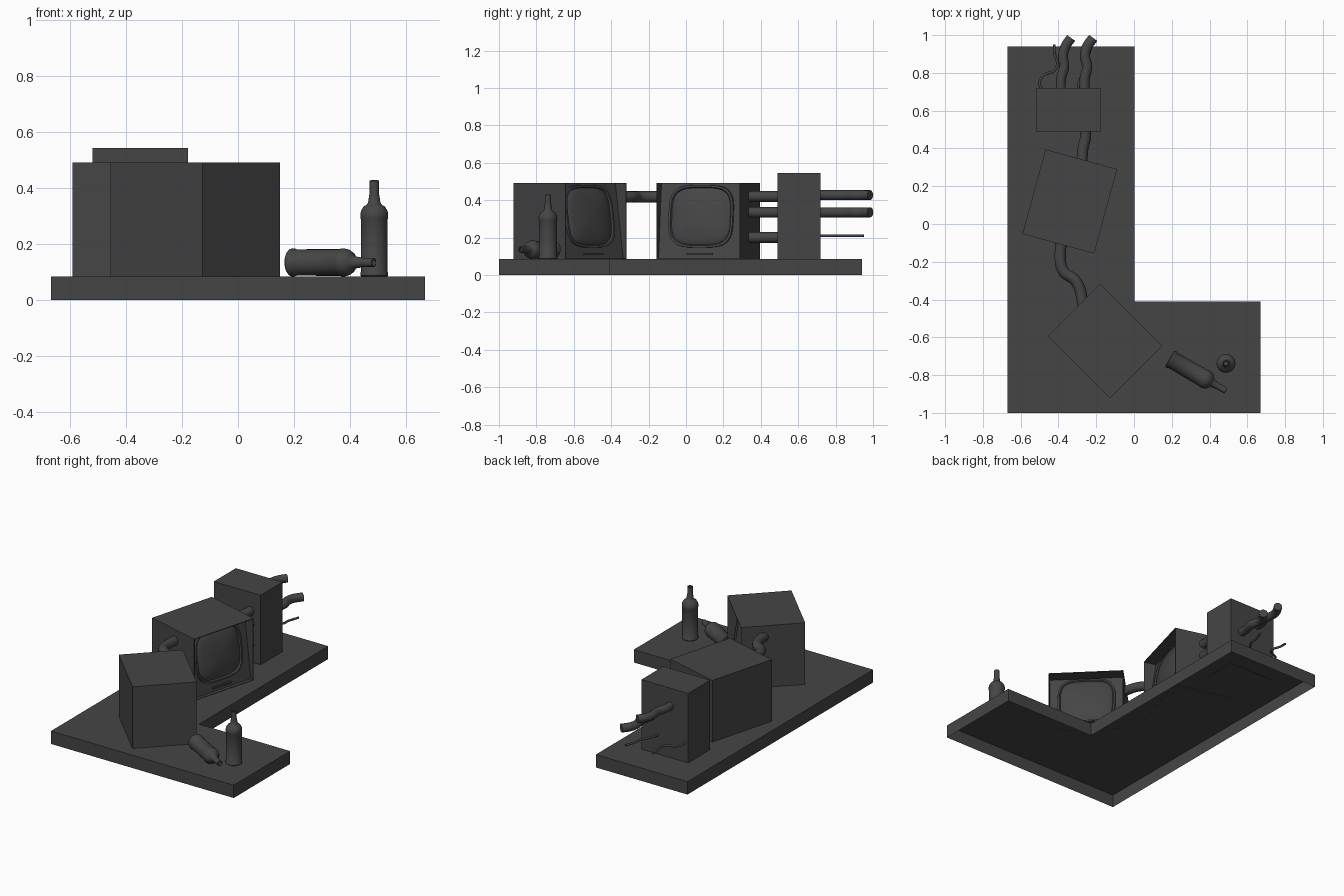
import bpy, bmesh, math
from mathutils import Matrix, Vector

if "Cube" in bpy.data.objects:
    bpy.data.objects.remove(bpy.data.objects["Cube"])

TOP = 0.085          # height of the platform surface
DARK = bpy.data.materials.new("dark_grey")
DARK.diffuse_color = (.06, .06, .06, 1)
DARK.use_nodes = True
DARK.node_tree.nodes["Principled BSDF"].inputs["Base Color"].default_value = DARK.diffuse_color


def finish(name, bm, matrix=None, smooth=False):
    bmesh.ops.recalc_face_normals(bm, faces=bm.faces)
    me = bpy.data.meshes.new(name)
    bm.to_mesh(me)
    bm.free()
    me.materials.append(DARK)
    ob = bpy.data.objects.new(name, me)
    bpy.context.collection.objects.link(ob)
    if matrix:
        ob.matrix_world = matrix
    if smooth:
        bpy.ops.object.select_all(action='DESELECT')
        ob.select_set(True)
        bpy.context.view_layer.objects.active = ob
        bpy.ops.object.shade_smooth_by_angle(angle=math.radians(40))
    return ob


def box(bm, x0, x1, y0, y1, z0, z1):
    m = Matrix.LocRotScale(((x0 + x1) / 2, (y0 + y1) / 2, (z0 + z1) / 2), None,
                           (x1 - x0, y1 - y0, z1 - z0))
    bmesh.ops.create_cube(bm, size=1, matrix=m)


def bridge(bm, a, b):
    n = len(a)
    for i in range(n):
        bm.faces.new((a[i], a[(i + 1) % n], b[(i + 1) % n], b[i]))


# L-shaped platform, open underneath
bm = bmesh.new()
outline = [(-.669, -1), (.669, -1), (.669, -.41), (.002, -.41), (.002, .94), (-.669, .94)]
low = [bm.verts.new((x, y, 0)) for x, y in outline]
high = [bm.verts.new((x, y, TOP)) for x, y in outline]
bridge(bm, low, high)
bm.faces.new(high)
finish("platform", bm)

# Plain equipment box
bm = bmesh.new()
box(bm, -.52, -.178, .49, .72, TOP - .002, .545)
finish("equipment_box", bm)


# Television: cabinet with slanted recessed front, picture tube and vent
def television(name, x, y, angle, width, depth):
    place = Matrix.Translation((x, y, 0)) @ Matrix.Rotation(math.radians(angle), 4, 'Z')
    z0, z1, h = TOP - .002, .493, depth / 2

    def panel(z):      # local x of the slanted front panel
        return h - .02 - .06 * (z - z0) / (z1 - z0)

    bm = bmesh.new()
    box(bm, -h, h, -width / 2, width / 2, z0, z1)
    front = max(bm.faces, key=lambda f: f.calc_center_median().x)
    bmesh.ops.inset_region(bm, faces=[front], thickness=.007)
    inner = bmesh.ops.extrude_discrete_faces(bm, faces=[front])["faces"][0]
    for v in inner.verts:
        v.co.x = panel(v.co.z)
    finish(name + "_cabinet", bm, place)

    # rounded surround and bulging glass
    bm = bmesh.new()
    rings = [(1, -.002), (.99, .012), (.93, .012), (.9, .003),
             (.88, .006), (.72, .014), (.5, .021), (.25, .026), (.08, .027)]
    prev, n = None, 48
    for s, off in rings:
        loop = []
        for i in range(n):
            a = 2 * math.pi * i / n
            c, d = math.cos(a), math.sin(a)
            py = .18 * s * math.copysign(abs(c) ** .55, c)
            pz = .314 + .168 * s * math.copysign(abs(d) ** .55, d)
            loop.append(bm.verts.new((panel(pz) + off, py, pz)))
        if prev:
            bridge(bm, prev, loop)
        prev = loop
    bm.faces.new(prev)
    finish(name + "_screen", bm, place, True)

    bm = bmesh.new()
    px = panel(.112)
    box(bm, px - .005, px + .01, -.07, .07, .107, .118)
    finish(name + "_vent", bm, place)


television("middle_television", -.34, .119, -15.3, .464, .394)
television("corner_television", -.153, -.62, 45.2, .464, .391)


# Hoses and cables: swept tubes along smooth paths
def tube(name, pts, z, r):
    pts = [Vector((x, y, z)) for x, y in pts]
    ext = [2 * pts[0] - pts[1]] + pts + [2 * pts[-1] - pts[-2]]
    path = []
    for k in range(1, len(ext) - 2):
        p0, p1, p2, p3 = ext[k - 1:k + 3]
        for j in range(5):
            t = j / 5
            path.append(.5 * (2 * p1 + (p2 - p0) * t + (2 * p0 - 5 * p1 + 4 * p2 - p3) * t * t
                              + (3 * p1 - p0 - 3 * p2 + p3) * t ** 3))
    path.append(pts[-1])
    bm, prev, n = bmesh.new(), None, 16
    for i, p in enumerate(path):
        d = (path[min(i + 1, len(path) - 1)] - path[max(i - 1, 0)]).normalized()
        side = Vector((d.y, -d.x, 0))
        loop = []
        for k in range(n):
            a = 2 * math.pi * k / n
            loop.append(bm.verts.new(p + r * (side * math.cos(a) + Vector((0, 0, math.sin(a))))))
        if prev:
            bridge(bm, prev, loop)
        else:
            bm.faces.new(loop)
        prev = loop
    bm.faces.new(prev)
    finish(name, bm, None, True)


for label, z in (("upper", .42), ("middle", .335), ("lower", .2)):
    tube(label + "_link_hose", [(-.255, .5), (-.258, .45), (-.272, .39), (-.275, .3)], z, .029)
tube("television_link_hose", [(-.385, -.07), (-.39, -.19), (-.37, -.255), (-.315, -.295),
                              (-.285, -.35), (-.27, -.43)], .418, .03)
tube("back_hose_left", [(-.388, .7), (-.386, .77), (-.37, .83), (-.376, .89),
                        (-.363, .94), (-.333, .985)], .427, .026)
tube("back_hose_right", [(-.263, .7), (-.261, .77), (-.248, .83), (-.26, .89),
                         (-.248, .94), (-.216, .985)], .335, .027)
tube("back_cable_left", [(-.485, .7), (-.5, .75), (-.475, .79), (-.425, .81),
                         (-.405, .85), (-.42, .9), (-.422, .95)], .21, .007)
tube("back_cable_right", [(-.3, .7), (-.285, .77), (-.25, .83), (-.245, .88), (-.222, .95)], .21, .007)


# Bottles: one revolved profile, placed standing and lying
def bottle(name, matrix):
    profile = [(.046, 0), (.05, .004), (.05, .014), (.047, .018), (.048, .205), (.05, .21),
               (.05, .222), (.047, .235), (.038, .25), (.026, .257), (.022, .264), (.019, .285),
               (.0165, .297), (.0165, .342), (.012, .344), (.011, .325)]
    bm, prev, n = bmesh.new(), None, 24
    for r, z in profile:
        loop = [bm.verts.new((r * math.cos(2 * math.pi * k / n),
                              r * math.sin(2 * math.pi * k / n), z)) for k in range(n)]
        if prev:
            bridge(bm, prev, loop)
        else:
            bm.faces.new(loop)
        prev = loop
    bm.faces.new(prev)
    finish(name, bm, matrix, True)


bottle("standing_bottle", Matrix.Translation((.487, -.738, TOP)))
bottle("lying_bottle", Matrix.Translation((.189, -.712, TOP + .05))
       @ Matrix.Rotation(math.radians(-30), 4, 'Z') @ Matrix.Rotation(math.radians(90), 4, 'Y'))
